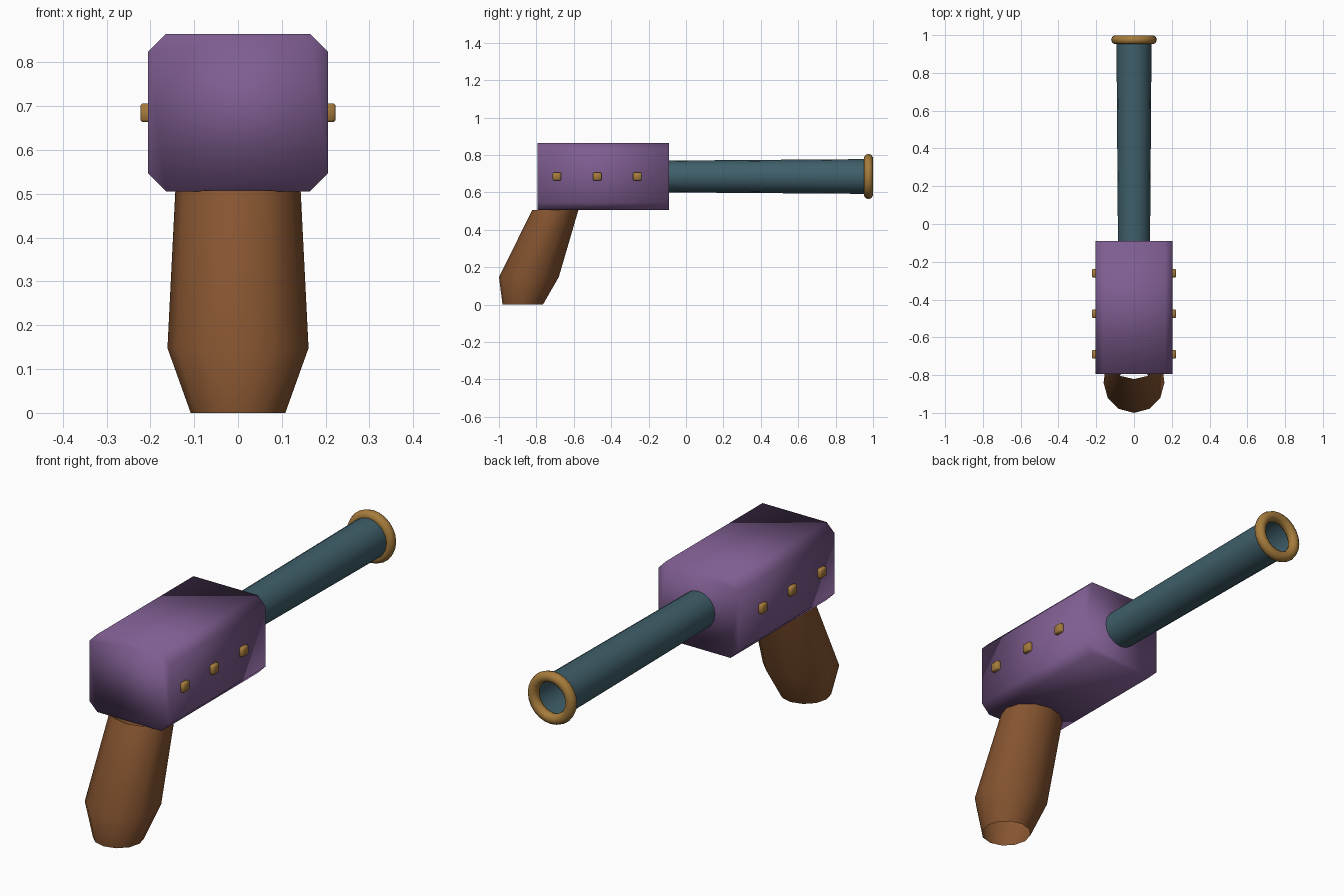
import bpy, bmesh, math
from mathutils import Matrix

if "Cube" in bpy.data.objects:
    bpy.data.objects.remove(bpy.data.objects["Cube"])


def material(name, rgb):
    m = bpy.data.materials.new(name)
    m.diffuse_color = (*rgb, 1)
    m.use_nodes = True
    m.node_tree.nodes["Principled BSDF"].inputs["Base Color"].default_value = m.diffuse_color
    return m


PURPLE = material("purple", (0.21, 0.11, 0.28))
BROWN = material("brown", (0.24, 0.09, 0.03))
TEAL = material("teal", (0.05, 0.115, 0.145))
GOLD = material("gold", (0.38, 0.2, 0.045))
AXIS_Z = 0.685


def finish(bm, name, mat):
    bmesh.ops.recalc_face_normals(bm, faces=bm.faces)
    for f in bm.faces:
        f.smooth = True
    me = bpy.data.meshes.new(name)
    bm.to_mesh(me)
    bm.free()
    me.materials.append(mat)
    ob = bpy.data.objects.new(name, me)
    bpy.context.collection.objects.link(ob)
    return ob


def loft(name, rings, mat, caps=False):
    """Skin a list of closed rings of points."""
    bm = bmesh.new()
    vs = [[bm.verts.new(p) for p in r] for r in rings]
    n = len(vs[0])
    for a, b in zip(vs, vs[1:]):
        for i in range(n):
            j = (i + 1) % n
            bm.faces.new((a[i], a[j], b[j], b[i]))
    if caps:
        bm.faces.new(vs[0])
        bm.faces.new(vs[-1])
    return finish(bm, name, mat)


def circle(n):
    return [(math.cos(2 * math.pi * i / n), math.sin(2 * math.pi * i / n)) for i in range(n)]


# Body: chamfered box, smooth shaded all over
w, h, c = 0.205, 0.18, 0.041
octagon = [(w, h - c), (w - c, h), (c - w, h), (-w, h - c),
           (-w, c - h), (c - w, -h), (w - c, -h), (w, c - h)]
loft("body", [[(x, y, AXIS_Z + z) for x, z in octagon] for y in (-0.793, -0.091)], PURPLE, caps=True)

# Grip: open twelve-sided tube, (z, centre y, half width, half depth)
sections = [(0.0, -0.873, 0.108, 0.108), (0.148, -0.84, 0.161, 0.16), (0.507, -0.698, 0.143, 0.123)]
loft("grip", [[(rx * a, cy + ry * b, z) for a, b in circle(12)] for z, cy, rx, ry in sections], BROWN)

# Barrel: slightly flared open tube
loft("barrel", [[(r * a, y, AXIS_Z + r * b) for a, b in circle(16)]
                for y, r in ((-0.095, 0.085), (0.975, 0.093))], TEAL)

# Muzzle ring
bpy.ops.mesh.primitive_torus_add(major_segments=24, minor_segments=10, major_radius=0.096,
                                 minor_radius=0.0245, location=(0, 0.9755, AXIS_Z),
                                 rotation=(math.pi / 2, 0, 0))
ring = bpy.context.object
ring.name = "muzzle_ring"
ring.data.materials.append(GOLD)
bpy.ops.object.shade_smooth()

# Studs along both sides of the body
for side, label in ((1, "right"), (-1, "left")):
    for k in range(3):
        bm = bmesh.new()
        bmesh.ops.create_cube(bm, size=1, matrix=Matrix.Translation(
            (side * 0.2025, -0.69 + 0.215 * k, AXIS_Z)) @ Matrix.Diagonal((0.041, 0.046, 0.043, 1)))
        bmesh.ops.bevel(bm, geom=bm.edges[:], offset=0.005, segments=1, affect='EDGES')
        finish(bm, f"stud_{label}_{k + 1}", GOLD)
